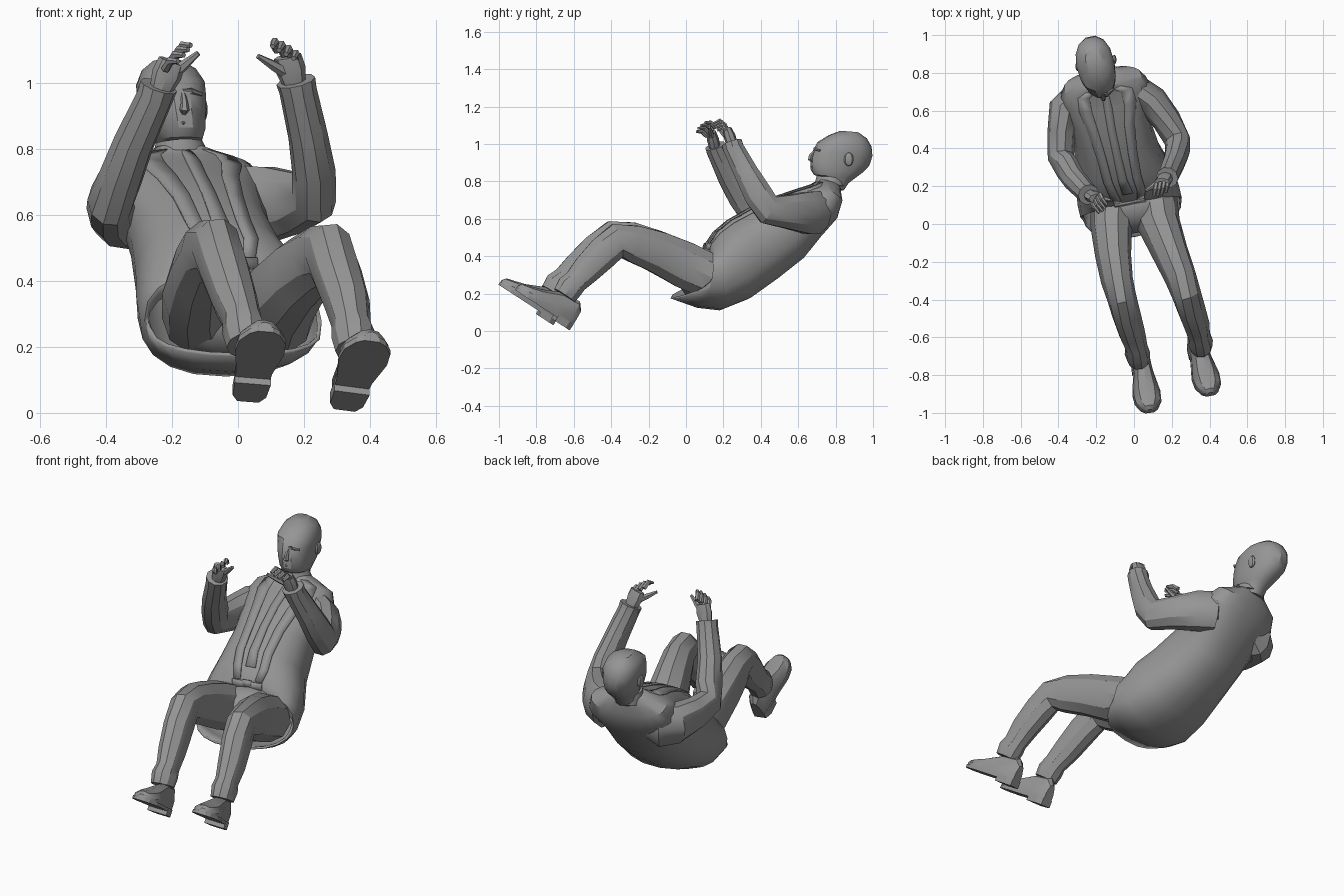
import bpy, bmesh, math
from mathutils import Vector as V

if "Cube" in bpy.data.objects:
    bpy.data.objects.remove(bpy.data.objects["Cube"])

grey = bpy.data.materials.new("plain grey")
grey.use_nodes = True
grey.diffuse_color = (0.3, 0.3, 0.3, 1)
grey.node_tree.nodes["Principled BSDF"].inputs["Base Color"].default_value = (0.3, 0.3, 0.3, 1)


def skin(bm, rings, caps=(True, True), closed=True):
    """Bridge successive rings of points with quads."""
    rows = [[bm.verts.new(p) for p in ring] for ring in rings]
    n = len(rows[0])
    for r, s in zip(rows, rows[1:]):
        for i in range(n if closed else n - 1):
            j = (i + 1) % n
            bm.faces.new((r[i], r[j], s[j], s[i]))
    for row, cap in zip((rows[0], rows[-1]), caps):
        if cap:
            bm.faces.new(row)


def finish(name, bm, thickness=0, angle=32):
    bmesh.ops.recalc_face_normals(bm, faces=bm.faces)
    mesh = bpy.data.meshes.new(name)
    bm.to_mesh(mesh)
    bm.free()
    mesh.materials.append(grey)
    mesh.shade_smooth()
    mesh.set_sharp_from_angle(angle=math.radians(angle))
    ob = bpy.data.objects.new(name, mesh)
    bpy.context.collection.objects.link(ob)
    if thickness:
        mod = ob.modifiers.new("thickness", "SOLIDIFY")
        mod.thickness = thickness
        mod.offset = -1


def tube_rings(stations, n=10):
    """Rings square to a path of (x, y, z, half width, half depth)."""
    pts = [V(s[:3]) for s in stations]
    rings = []
    for i, s in enumerate(stations):
        t = (pts[min(i + 1, len(pts) - 1)] - pts[max(i - 1, 0)]).normalized()
        u = V((1, 0, 0))
        u = (u - t * u.dot(t)).normalized()
        v = t.cross(u)
        rings.append([pts[i] + u * s[3] * math.cos(k * math.tau / n)
                      + v * s[-1] * math.sin(k * math.tau / n) for k in range(n)])
    return rings


def tube(name, stations, n=10):
    bm = bmesh.new()
    skin(bm, tube_rings(stations, n))
    finish(name, bm)


def body_point(s, deg, slope, power, grow=1.0):
    """Point on a section given by its middle x, half width, front and back points."""
    xc, a, fy, fz, by, bz = s
    c, q = math.cos(math.radians(deg)), math.sin(math.radians(deg))
    c, q = (math.copysign(abs(w) ** power, w) * grow for w in (c, q))
    half = V((-slope * (fy - by) / 2, (fy - by) / 2, (fz - bz) / 2))
    return V((xc, (fy + by) / 2, (fz + bz) / 2)) + V((1, slope, 0)) * a * c + half * q


def body(sections, slope, power, n):
    return [[body_point(s, k * 360 / n, slope, power) for k in range(n)] for s in sections]


def ellipsoid(name, centre, radii, seg=12):
    bm = bmesh.new()
    bmesh.ops.create_uvsphere(bm, u_segments=seg, v_segments=8, radius=1)
    for v in bm.verts:
        v.co = V(centre) + V(a * b for a, b in zip(v.co, radii))
    finish(name, bm)


# Jacket shell, open at the hem, which is cut back at the hips
TORSO = [
    (-.01, .262, .11, .39, -.068, .17), (-.015, .268, .11, .435, .06, .124),
    (-.03, .268, .12, .47, .18, .11), (-.05, .258, .16, .53, .33, .17),
    (-.085, .225, .23, .59, .48, .275), (-.115, .208, .36, .665, .62, .385),
    (-.14, .215, .50, .725, .71, .50), (-.155, .235, .61, .762, .795, .60),
    (-.165, .205, .68, .785, .822, .69), (-.172, .12, .70, .80, .82, .76),
    (-.178, .075, .71, .815, .82, .785)]
SLOPE, POWER = .2, .85
rings = body(TORSO, SLOPE, POWER, 20)
rings[0] = [p + V((0, .055, -.02)) * abs(math.cos(k * math.tau / 20)) ** 3
            for k, p in enumerate(rings[0])]
bm = bmesh.new()
skin(bm, rings, caps=(False, True))
finish("jacket", bm, .012)


# Strips that lie on the chest: tie, lapels, belt
def chest_strip(name, first, last, inner, outer, grow=1.03):
    rows = []
    for i in range(first, last + 1):
        f = (i - first) / (last - first)
        rows.append([body_point(TORSO[i], 90 + e[0] + (e[1] - e[0]) * f, SLOPE, POWER, grow)
                     for e in (inner, outer)])
    bm = bmesh.new()
    skin(bm, rows, caps=(False, False), closed=False)
    finish(name, bm, .009)


chest_strip("tie", 3, 9, (-4, -3), (4, 3), 1.025)
for side, word in ((1, "right"), (-1, "left")):
    chest_strip(word + "_lapel", 2, 9, (side * 6, side * 22), (side * 13, side * 44), 1.03)
chest_strip("belt", 1, 2, (-14, -14), (14, 14), 1.015)
chest_strip("belt_buckle", 1, 2, (-3, -3), (3, 3), 1.03)

# Collar
tube("collar", [(-.172, .77, .765, .085, .08), (-.178, .768, .80, .078, .078),
                (-.18, .77, .822, .07, .074)], 14)

# Head and neck
HEAD = [
    (-.175, .062, .705, .79, .84, .75), (-.178, .06, .715, .825, .868, .79),
    (-.18, .068, .685, .835, .90, .815), (-.185, .08, .667, .865, .945, .848),
    (-.195, .09, .668, .92, .98, .885), (-.20, .097, .68, .965, .995, .935),
    (-.205, .099, .705, 1.01, .99, .985), (-.21, .08, .765, 1.047, .965, 1.03),
    (-.215, .042, .825, 1.07, .92, 1.062)]
bm = bmesh.new()
skin(bm, body(HEAD, .2, .88, 14))
finish("head", bm)

# Nose, brow and lips
tube("nose", [(-.166, .69, .965, .008, .008), (-.162, .669, .938, .011, .014),
              (-.162, .664, .918, .015, .014), (-.164, .676, .908, .01, .008)], 6)
tube("brow", [(-.25, .73, .965, .006, .006), (-.21, .70, .975, .009, .009),
              (-.14, .69, .975, .009, .009), (-.11, .715, .965, .006, .006)], 6)
tube("lips", [(-.19, .683, .878, .004, .004), (-.167, .67, .878, .006, .006),
              (-.143, .69, .878, .004, .004)], 6)
for word, x, y in (("left", -.105, .87), ("right", -.298, .835)):
    ellipsoid(word + "_ear", (x, y, .918), (.013, .026, .036), 8)

# Pelvis inside the jacket
ellipsoid("trouser_seat", (-.005, .10, .30), (.215, .15, .145))

# Trouser legs with a gathered cuff
LEGS = {
    "left": [(.11, .13, .29, .12, .125), (.13, 0, .35, .115, .13), (.19, -.15, .422, .097, .117),
             (.245, -.28, .467, .085, .104), (.277, -.37, .482, .078, .096),
             (.30, -.44, .42, .076, .092), (.33, -.53, .33, .07, .082),
             (.343, -.59, .265, .06, .068), (.35, -.62, .235, .068, .075),
             (.355, -.65, .19, .06, .068)],
    "right": [(-.11, .13, .29, .12, .125), (-.12, -.02, .36, .11, .128),
              (-.11, -.17, .43, .095, .117), (-.09, -.30, .485, .085, .104),
              (-.065, -.39, .498, .078, .096), (-.04, -.48, .43, .076, .092),
              (-.01, -.58, .34, .07, .082), (.012, -.65, .28, .06, .068),
              (.018, -.685, .25, .068, .075), (.025, -.715, .205, .06, .068)]}
for word, path in LEGS.items():
    tube(word + "_trouser_leg", path, 10)


# Shoes: upper, sole and heel block in a tilted frame
def shoe(word, origin, drift):
    fwd = V((drift, -.84, .545)).normalized()
    up = V((0, .545, .84))
    across = up.cross(fwd)
    o = V(origin)

    def place(d, w, h):
        return o + fwd * d + across * w + up * h

    arch = [(-1, 0), (-1, .4), (-.6, .88), (0, 1), (.6, .88), (1, .4), (1, 0)]
    outline = [(0, .028), (.03, .046), (.13, .05), (.24, .07), (.30, .066), (.345, .04), (.36, .018)]
    heights = [.09, .125, .12, .07, .052, .04, .022]
    bm = bmesh.new()
    skin(bm, [[place(d, w * x, h * y) for x, y in arch] for (d, w), h in zip(outline, heights)])
    finish(word + "_shoe", bm)
    for part, rows, top, low in (("sole", outline, .006, -.012), ("heel", outline[:3], 0, -.034)):
        bm = bmesh.new()
        skin(bm, [[place(min(d, .1) if part == "heel" else d, k * (w + .005), h)
                   for k, h in ((-1, top), (1, top), (1, low), (-1, low))] for d, w in rows])
        finish(word + "_shoe_" + part, bm, angle=25)


shoe("left", (.322, -.61, .036), .24)
shoe("right", (.03, -.695, .062), .15)

# Sleeves, tapering into the shoulders and deep at the armpit
SLEEVES = {
    "left": [(-.03, .70, .63, .06, .08), (.02, .70, .635, .085, .118), (.095, .65, .632, .085, .118),
             (.172, .55, .637, .077, .096), (.23, .44, .65, .07, .084), (.23, .385, .73, .066, .08),
             (.212, .325, .84, .06, .068), (.182, .255, .975, .057, .058),
             (.175, .245, 1.005, .06, .058)],
    "right": [(-.25, .69, .61, .05, .08), (-.30, .675, .608, .08, .12),
              (-.365, .61, .612, .088, .112),
              (-.385, .48, .62, .074, .094), (-.387, .35, .64, .07, .083),
              (-.355, .30, .715, .067, .078), (-.315, .235, .82, .062, .067),
              (-.25, .165, .96, .056, .056), (-.24, .155, .99, .058, .056)]}
for word, path in SLEEVES.items():
    tube(word + "_sleeve", path, 10)


# Hands: palm, four curled fingers and a thumb
def hand(word, wrist, knuckles, spread, bend, curl, thumb):
    wrist, knuckles, spread, bend, curl, thumb = map(V, (wrist, knuckles, spread, bend, curl, thumb))
    middle = wrist.lerp(knuckles, .55)
    bm = bmesh.new()
    skin(bm, tube_rings([(*wrist, .034, .03), (*middle, .046, .032), (*knuckles, .042, .024)], 8))
    for i in (-1.5, -.5, .5, 1.5):
        base = knuckles + spread * i
        mid = base + bend * (1 - abs(i) * .08)
        tip = mid + curl * (1 - abs(i) * .12)
        skin(bm, tube_rings([(*base, .014, .014), (*mid, .013, .013), (*tip, .008, .008)], 6))
    root = wrist.lerp(knuckles, .3)
    skin(bm, tube_rings([(*root, .02, .02), (*root.lerp(thumb, .55), .016, .016),
                         (*thumb, .008, .008)], 6))
    finish(word + "_hand", bm)


hand("left", (.172, .25, .99), (.15, .22, 1.08), (.021, .006, -.012),
     (-.008, -.035, .03), (-.008, -.038, -.018), (.06, .175, 1.08))
hand("right", (-.235, .155, .975), (-.2, .135, 1.065), (.013, .015, .016),
     (.015, -.03, .028), (.03, -.035, .0), (-.12, .125, 1.09))
